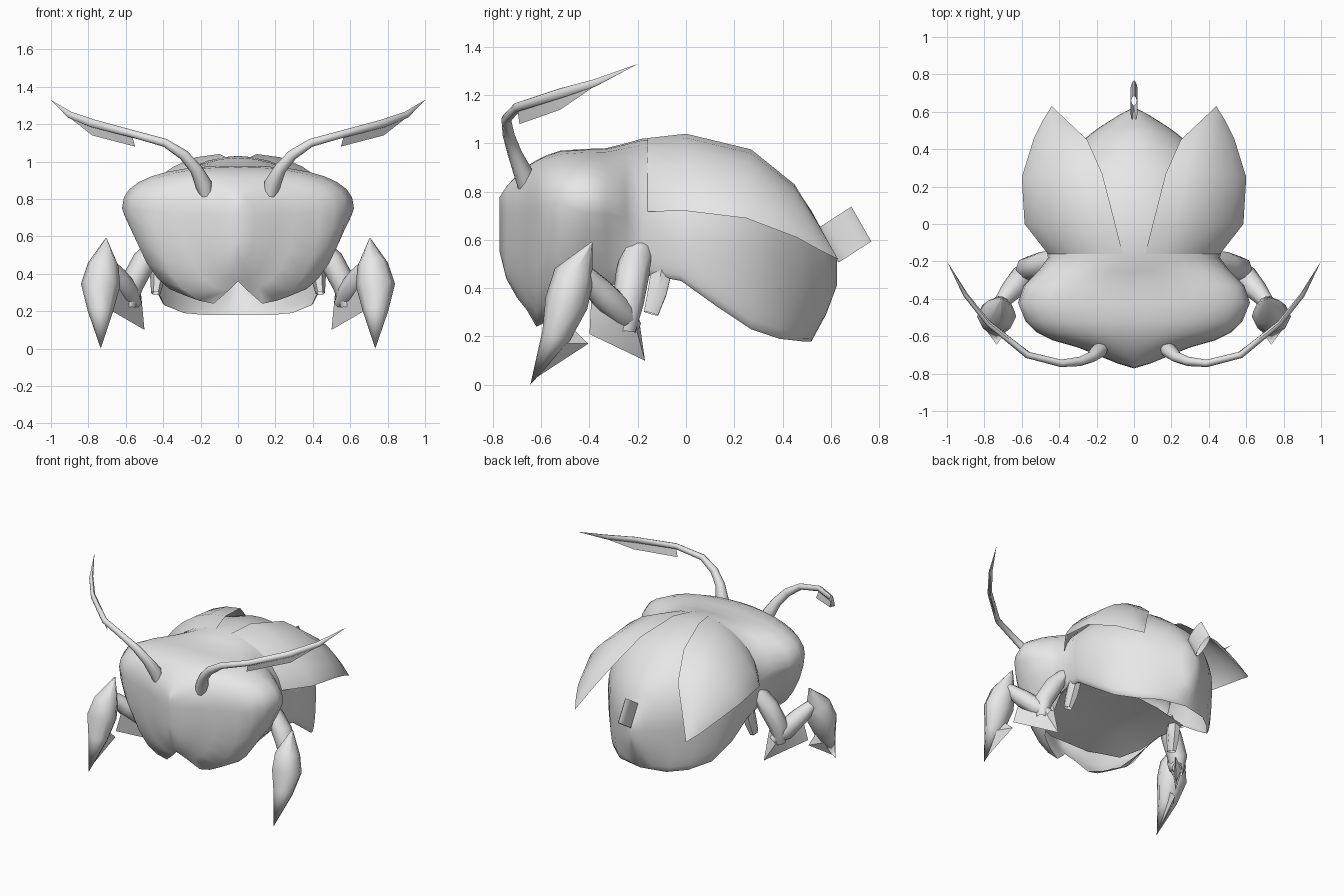
import bpy, bmesh, math
from mathutils import Vector

grey = bpy.data.materials.new("plain_grey")
grey.diffuse_color = (0.8, 0.8, 0.8, 1)


def make(name, verts, faces, angle=50, mirror=False):
    me = bpy.data.meshes.new(name)
    me.from_pydata(verts, [], faces)
    bm = bmesh.new()
    bm.from_mesh(me)
    bmesh.ops.remove_doubles(bm, verts=bm.verts, dist=0.002)
    bmesh.ops.recalc_face_normals(bm, faces=bm.faces)
    bm.to_mesh(me)
    bm.free()
    me.materials.append(grey)
    ob = bpy.data.objects.new(name, me)
    bpy.context.collection.objects.link(ob)
    if mirror:
        ob.modifiers.new("both_sides", 'MIRROR')
    bpy.ops.object.select_all(action='DESELECT')
    ob.select_set(True)
    bpy.context.view_layer.objects.active = ob
    bpy.ops.object.shade_smooth_by_angle(angle=math.radians(angle))
    return ob


def loft(rows, closed=False):
    """Join equal-length point rows with quads."""
    n = len(rows[0])
    verts = [tuple(p) for r in rows for p in r]
    faces = []
    for i in range(len(rows) - 1):
        for j in range(n if closed else n - 1):
            k = (j + 1) % n
            faces.append((i * n + j, i * n + k, (i + 1) * n + k, (i + 1) * n + j))
    return verts, faces


def limb(name, rings, sides=8, angle=50):
    """Tapered tube; each ring is x, y, z, width, depth."""
    pts = [Vector(r[:3]) for r in rings]
    rows = []
    for i, r in enumerate(rings):
        t = (pts[min(i + 1, len(pts) - 1)] - pts[max(i - 1, 0)]).normalized()
        u = t.cross(Vector((0, 1, 0))).normalized()
        v = t.cross(u)
        rows.append([pts[i] + u * r[3] * math.cos(a) + v * r[4] * math.sin(a)
                     for a in (math.tau * k / sides for k in range(sides))])
    return make(name, *loft(rows, True), angle, True)


# Head and abdomen: one shell, open underneath
# y, top z, half width, widest z, rim half width, rim z, upper roundness
sections = [
    (-0.772, 0.78, 0.00, 0.68, 0.00, 0.55, 2.0),
    (-0.745, 0.82, 0.09, 0.70, 0.00, 0.44, 2.0),
    (-0.70, 0.87, 0.20, 0.72, 0.00, 0.36, 2.0),
    (-0.66, 0.905, 0.30, 0.72, 0.05, 0.31, 2.0),
    (-0.62, 0.93, 0.44, 0.73, 0.13, 0.24, 2.1),
    (-0.58, 0.95, 0.52, 0.74, 0.22, 0.26, 2.2),
    (-0.52, 0.97, 0.58, 0.75, 0.32, 0.30, 2.3),
    (-0.42, 0.977, 0.62, 0.75, 0.37, 0.36, 2.4),
    (-0.33, 0.98, 0.59, 0.74, 0.39, 0.40, 2.3),
    (-0.25, 1.00, 0.51, 0.72, 0.42, 0.44, 2.1),
    (-0.18, 1.02, 0.46, 0.66, 0.43, 0.46, 2.0),
    (-0.02, 1.03, 0.49, 0.62, 0.45, 0.43, 2.0),
    (0.12, 1.00, 0.48, 0.60, 0.44, 0.33, 2.0),
    (0.27, 0.955, 0.43, 0.56, 0.39, 0.23, 2.0),
    (0.39, 0.86, 0.335, 0.53, 0.29, 0.19, 2.0),
    (0.48, 0.78, 0.235, 0.50, 0.18, 0.18, 2.0),
    (0.52, 0.72, 0.18, 0.49, 0.00, 0.18, 2.0),
    (0.58, 0.61, 0.085, 0.48, 0.00, 0.29, 2.0),
    (0.625, 0.52, 0.00, 0.47, 0.00, 0.41, 2.0),
]
rows = []
for y, zt, w, zw, bw, zb, n in sections:
    half = []
    for k in range(9):
        a = math.pi / 2 * k / 8
        half.append((w * math.sin(a) ** (2 / n), y,
                     zw + (zt - zw) * max(0, math.cos(a)) ** (2 / n)))
    m = 2.0 if y < -0.6 else 1.6 if y < -0.5 else 1.2 if y < -0.2 else 2.2
    for k in range(1, 7):
        a = math.pi / 2 * k / 6
        c, s = max(0, math.cos(a)), math.sin(a)
        half.append((bw + (w - bw) * c ** (2 / m), y, zw - (zw - zb) * s ** (2 / m)))
    rows.append([(-x, yy, z) for x, yy, z in half[:0:-1]] + half)
make("head_and_body", *loft(rows), 60)

# Underside of the head, set up inside the shell: y, half width, z, middle z
rows = []
for y, w, z, zm in [(-0.66, 0.15, 0.42, 0.42), (-0.56, 0.35, 0.40, 0.44),
                    (-0.42, 0.41, 0.42, 0.47), (-0.25, 0.43, 0.45, 0.50),
                    (-0.04, 0.45, 0.45, 0.52)]:
    rows.append([(w * t, y, z + (zm - z) * (1 - t * t)) for t in (-1, -0.5, 0, 0.5, 1)])
make("head_underside", *loft(rows), 50)

# Wing cases: inner edge x, y, z and outer edge x, y, z
wing = [
    (0.10, 0.00, 1.04, 0.585, 0.00, 0.72),
    (0.17, 0.27, 0.975, 0.60, 0.25, 0.69),
    (0.25, 0.45, 0.83, 0.535, 0.46, 0.61),
    (0.34, 0.535, 0.69, 0.49, 0.55, 0.56),
    (0.44, 0.63, 0.52, 0.44, 0.63, 0.52),
]
# The front edge lies on the neck
rows = [[(0.467 * math.sin(a), -0.16, 0.655 + 0.370 * math.cos(a))
         for a in (0.13 + 1.27 * k / 6 for k in range(7))]]
for xi, yi, zi, xo, yo, zo in wing:
    row = []
    for k in range(7):
        a = math.pi / 2 * k / 6
        row.append((xi + (xo - xi) * math.sin(a), yi + (yo - yi) * k / 6,
                    zo + (zi - zo) * max(0, math.cos(a)) ** 1.6))
    rows.append(row)
make("wing", *loft(rows), 50, True)

# Antennae with a hanging blade on the outer half
limb("antenna", [
    (0.15, -0.65, 0.75, 0.02, 0.025), (0.185, -0.675, 0.88, 0.045, 0.04),
    (0.225, -0.71, 0.96, 0.033, 0.03),
    (0.29, -0.735, 1.035, 0.028, 0.025), (0.39, -0.745, 1.10, 0.022, 0.02),
    (0.57, -0.70, 1.15, 0.02, 0.018), (0.78, -0.53, 1.205, 0.022, 0.015),
    (0.90, -0.38, 1.25, 0.018, 0.012), (1.0, -0.2, 1.33, 0.001, 0.001)])
make("antenna_blade", [(0.57, -0.70, 1.15), (0.55, -0.69, 1.08), (0.78, -0.52, 1.14),
                       (0.92, -0.36, 1.25), (0.78, -0.53, 1.21)], [(0, 1, 2, 4), (4, 2, 3)], 50, True)

# Legs: upper, middle and pointed lower segments
limb("upper_leg", [(0.43, -0.20, 0.57, 0.04, 0.06), (0.50, -0.22, 0.47, 0.065, 0.07),
                   (0.57, -0.24, 0.34, 0.065, 0.065), (0.58, -0.25, 0.22, 0.03, 0.04)])
limb("middle_leg", [(0.54, -0.21, 0.24, 0.03, 0.03), (0.59, -0.27, 0.30, 0.065, 0.06),
                    (0.65, -0.35, 0.38, 0.06, 0.06), (0.71, -0.42, 0.46, 0.04, 0.04)])
make("middle_leg_spur", [(0.50, -0.17, 0.10), (0.69, -0.40, 0.21), (0.64, -0.39, 0.40),
                         (0.52, -0.20, 0.31), (0.60, -0.22, 0.28)],
     [(0, 1, 2, 3), (0, 1, 4), (1, 2, 4), (2, 3, 4), (3, 0, 4)], 40, True)
limb("lower_leg", [(0.705, -0.39, 0.59, 0.003, 0.003), (0.72, -0.465, 0.45, 0.082, 0.085),
                   (0.735, -0.495, 0.34, 0.105, 0.09), (0.735, -0.54, 0.20, 0.068, 0.06),
                   (0.735, -0.645, 0.0, 0.001, 0.001)], 8, 65)
make("lower_leg_spur", [(0.71, -0.52, 0.28), (0.69, -0.405, 0.17), (0.735, -0.635, 0.02),
                        (0.77, -0.53, 0.17)], [(0, 1, 2), (0, 1, 3), (1, 2, 3)], 40, True)
limb("hind_stub", [(0.42, -0.10, 0.48, 0.04, 0.05), (0.43, -0.12, 0.38, 0.04, 0.045),
                   (0.44, -0.145, 0.295, 0.025, 0.035)], 6)

# Stinger: flattened open tube on the tail
low, high = Vector((0, 0.70, 0.55)), Vector((0, 0.617, 0.694))
along = Vector((0, 0.068, 0.044))
rows = [[base + along * math.cos(a) + Vector((0.02 * math.sin(a), 0, 0))
         for a in (math.tau * k / 12 for k in range(12))] for base in (low, high)]
make("stinger", *loft(rows, True), 70)
